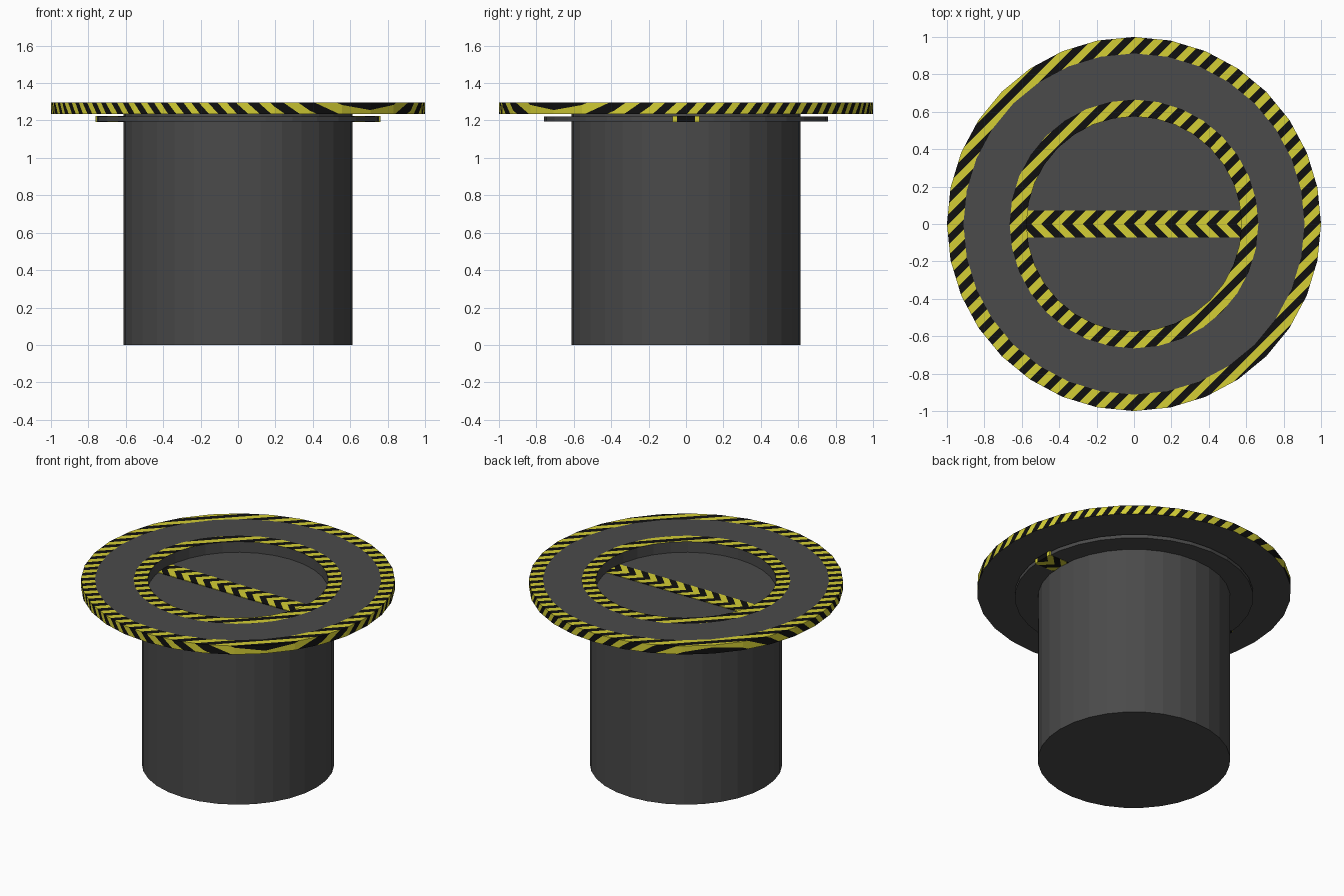
import bpy, bmesh, math
from mathutils import Vector

if "Cube" in bpy.data.objects:
    bpy.data.objects.remove(bpy.data.objects["Cube"])

SIDES = 32
PERIOD = 0.11          # one black + one yellow stripe


def material(name, rgb):
    m = bpy.data.materials.new(name)
    m.diffuse_color = (*rgb, 1)
    m.use_nodes = True
    m.node_tree.nodes["Principled BSDF"].inputs["Base Color"].default_value = m.diffuse_color
    return m


GREY = material("dark grey", (0.069, 0.069, 0.069))
YELLOW = material("warning yellow", (0.66, 0.62, 0.035))
BLACK = material("stripe black", (0.005, 0.005, 0.005))


def finish(bm, name, mats):
    me = bpy.data.meshes.new(name)
    bm.to_mesh(me)
    bm.free()
    for m in mats:
        me.materials.append(m)
    ob = bpy.data.objects.new(name, me)
    bpy.context.collection.objects.link(ob)
    return ob


def lathe(profile, closed):
    """Revolve (radius, z) points around z; open profiles get capped ends."""
    bm = bmesh.new()
    loops = []
    for r, z in profile:
        loops.append([bm.verts.new((r * math.cos(2 * math.pi * i / SIDES),
                                    r * math.sin(2 * math.pi * i / SIDES), z))
                      for i in range(SIDES)])
    pairs = list(zip(loops, loops[1:]))
    if closed:
        pairs.append((loops[-1], loops[0]))
    else:
        bm.faces.new(loops[0])
        bm.faces.new(loops[-1])
    for a, b in pairs:
        for i in range(SIDES):
            j = (i + 1) % SIDES
            bm.faces.new((a[i], a[j], b[j], b[i]))
    bmesh.ops.recalc_face_normals(bm, faces=bm.faces)
    return bm


def ring(r0, r1, z0, z1):
    return lathe([(r0, z0), (r1, z0), (r1, z1), (r0, z1)], True)


def cut(bm, co, no):
    bmesh.ops.bisect_plane(bm, geom=bm.verts[:] + bm.edges[:] + bm.faces[:],
                           dist=1e-6, plane_co=co, plane_no=no)


def stripe(bm, chevron=False, plain=lambda f: False):
    """Cut diagonal stripes (mirrored in y for chevrons) and colour them."""
    z_ref = 1.295
    dirs = [Vector((1, -1, 0)), Vector((1, 1, 0))] if chevron else [Vector((1, -1, 1))]
    if chevron:
        cut(bm, (0, 0, 0), (0, 1, 0))
    for d in dirs:
        for k in range(-32, 33):
            co = Vector((k * PERIOD / 2, 0, z_ref))
            cut(bm, co, d)
    for f in bm.faces:
        c = f.calc_center_median()
        v = c.x - abs(c.y) if chevron else c.x - c.y + c.z - z_ref
        f.material_index = math.floor(v / (PERIOD / 2)) % 2
        if plain(f):
            f.material_index = 2


STRIPES = [YELLOW, BLACK, GREY]

# Pedestal drum and the short collar joining it to the flange
finish(lathe([(0.613, 0), (0.613, 1.2)], False), "pedestal_drum", [GREY])
finish(ring(0.575, 0.613, 1.2, 1.236), "collar", [GREY])

# Hatch disc closing the opening
finish(lathe([(0.76, 1.195), (0.76, 1.22)], False), "hatch_disc", [GREY])

# Flange: plain middle, striped outer rim and striped inner rim
finish(ring(0.665, 0.912, 1.235, 1.295), "flange_plate", [GREY])

bm = ring(0.912, 1.0, 1.235, 1.295)
stripe(bm, plain=lambda f: f.normal.z < -0.5)
finish(bm, "outer_warning_rim", STRIPES)

bm = ring(0.575, 0.665, 1.235, 1.295)
stripe(bm, plain=lambda f: f.normal.z < 0.5)
finish(bm, "inner_warning_rim", STRIPES)

# Chevron bar across the hatch
bm = bmesh.new()
bmesh.ops.create_cube(bm, size=1)
for v in bm.verts:
    v.co = Vector((v.co.x * 1.524, v.co.y * 0.146, 1.2085 + v.co.z * 0.031))
stripe(bm, chevron=True)
finish(bm, "hatch_chevron_bar", STRIPES)
